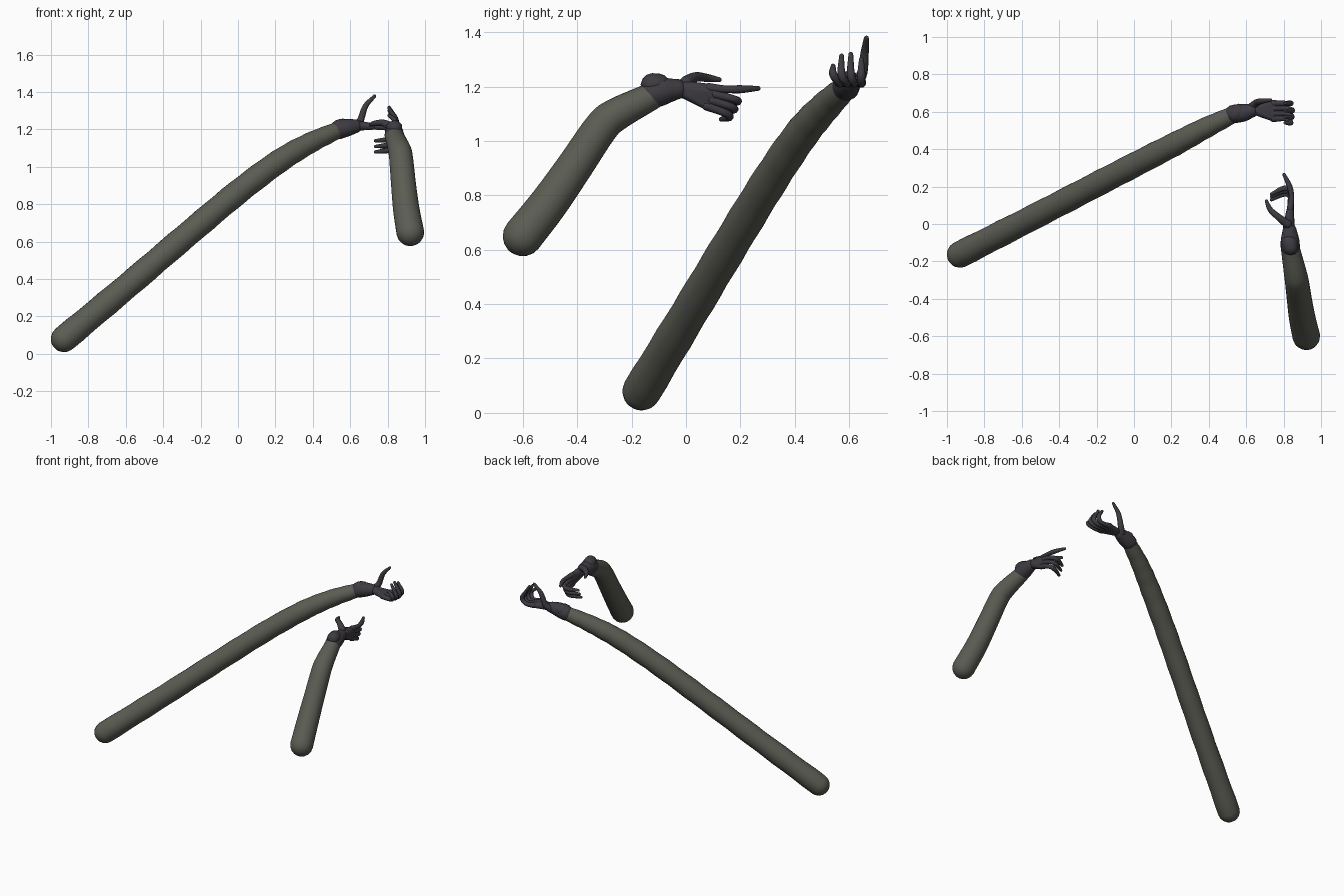
import bpy, bmesh, math
from mathutils import Vector

if "Cube" in bpy.data.objects:
    bpy.data.objects.remove(bpy.data.objects["Cube"])

def material(name, color):
    m = bpy.data.materials.new(name)
    m.diffuse_color = (*color, 1)
    m.use_nodes = True
    m.node_tree.nodes["Principled BSDF"].inputs["Base Color"].default_value = m.diffuse_color
    return m

SLEEVE = material("olive grey sleeve", (0.105, 0.110, 0.088))
GLOVE = material("dark glove", (0.048, 0.044, 0.053))

def finish(bm, name, mat):
    bmesh.ops.recalc_face_normals(bm, faces=bm.faces)
    me = bpy.data.meshes.new(name)
    bm.to_mesh(me)
    bm.free()
    me.materials.append(mat)
    for p in me.polygons:
        p.use_smooth = True
    ob = bpy.data.objects.new(name, me)
    bpy.context.collection.objects.link(ob)
    return ob

def spline(pts, steps):
    """Catmull-Rom through (x, y, z, radius) points."""
    p = [Vector(q) for q in pts]
    p = [2 * p[0] - p[1]] + p + [2 * p[-1] - p[-2]]
    out = []
    for i in range(1, len(p) - 2):
        a, b, c, d = p[i - 1:i + 3]
        for s in range(steps):
            t = s / steps
            out.append(0.5 * (2 * b + (c - a) * t + (2 * a - 5 * b + 4 * c - d) * t * t
                              + (3 * b - a - 3 * c + d) * t ** 3))
    return out + [p[-2]]

def tube(name, pts, mat, sides=14, steps=5, ripple=0.0):
    """Round tube along a spline with dome ends."""
    path = spline(pts, steps)
    c = [q.to_3d() for q in path]
    n = len(c)
    rad = [q[3] * (1 + ripple * math.sin(i * 1.9)) for i, q in enumerate(path)]
    tan = [(c[min(i + 1, n - 1)] - c[max(i - 1, 0)]).normalized() for i in range(n)]
    domes = [math.radians(a) for a in (80, 60, 40, 20)]
    rows = [(c[0] - tan[0] * rad[0] * math.sin(a), tan[0], rad[0] * math.cos(a)) for a in domes]
    rows += list(zip(c, tan, rad))
    rows += [(c[-1] + tan[-1] * rad[-1] * math.sin(a), tan[-1], rad[-1] * math.cos(a))
             for a in reversed(domes)]
    bm = bmesh.new()
    side = tan[0].orthogonal().normalized()
    last, rings = tan[0], []
    for pos, t, r in rows:
        side = last.rotation_difference(t) @ side
        last = t
        other = t.cross(side)
        rings.append([bm.verts.new(pos + r * (side * math.cos(k * math.tau / sides)
                                              + other * math.sin(k * math.tau / sides)))
                      for k in range(sides)])
    for a, b in zip(rings, rings[1:]):
        for k in range(sides):
            j = (k + 1) % sides
            bm.faces.new((a[k], a[j], b[j], b[k]))
    bm.faces.new(rings[0])
    bm.faces.new(rings[-1])
    return finish(bm, name, mat)

def hull(name, balls, mat):
    """Smooth skin stretched over a few balls."""
    bm = bmesh.new()
    for x, y, z, r in balls:
        g = bmesh.ops.create_icosphere(bm, subdivisions=2, radius=r)
        bmesh.ops.translate(bm, verts=g["verts"], vec=(x, y, z))
    res = bmesh.ops.convex_hull(bm, input=bm.verts)
    junk = {e for e in res["geom_interior"] + res["geom_unused"] if isinstance(e, bmesh.types.BMVert)}
    bmesh.ops.delete(bm, geom=list(junk), context='VERTS')
    return finish(bm, name, mat)

def hand(tag, cuff, knob, wrist, thumb, fingers):
    tube(tag + "_cuff", cuff, GLOVE, 18)
    hull(tag + "_cuff_knob", knob, GLOVE)
    hull(tag + "_palm", [wrist] + [(*f[0], 0.015) for f in fingers], GLOVE)
    tube(tag + "_thumb", thumb, GLOVE)
    for i, f in enumerate(fingers):
        taper = (0.018, 0.014, 0.015, 0.009)
        tube(f"{tag}_finger_{i + 1}", [(*p, r) for p, r in zip(f, taper)], GLOVE, 10)

# Long arm
tube("long_sleeve", [(-0.93, -0.163, 0.08, 0.071), (-0.59, 0.01, 0.365, 0.068),
                     (-0.28, 0.17, 0.63, 0.067), (0.0, 0.315, 0.865, 0.066),
                     (0.22, 0.428, 1.03, 0.063), (0.38, 0.512, 1.125, 0.056),
                     (0.52, 0.58, 1.19, 0.046)], SLEEVE, 24, 6, 0.02)
hand("long_arm",
     [(0.535, 0.588, 1.197, 0.050), (0.585, 0.595, 1.21, 0.047), (0.625, 0.605, 1.217, 0.038)],
     [(0.54, 0.585, 1.213, 0.042), (0.56, 0.60, 1.215, 0.043)],
     (0.645, 0.608, 1.22, 0.026),
     [(0.63, 0.625, 1.215, 0.024), (0.655, 0.648, 1.25, 0.019), (0.682, 0.657, 1.325, 0.015),
      (0.73, 0.663, 1.378, 0.009)],
     [[(0.745, y, 1.215), (0.81 + d, y, 1.212), (0.838 + d, y + s, 1.245), (0.808, y + s, top)]
      for y, s, d, top in ((0.645, 0.0, 0.0, 1.30), (0.618, -0.012, 0.008, 1.318),
                           (0.590, -0.018, 0.006, 1.312), (0.563, -0.022, 0.0, 1.275))])

# Short arm
tube("short_sleeve", [(0.921, -0.60, 0.65, 0.074), (0.90, -0.505, 0.77, 0.071),
                      (0.885, -0.41, 0.905, 0.067), (0.872, -0.315, 1.045, 0.064),
                      (0.862, -0.26, 1.095, 0.061), (0.835, -0.125, 1.165, 0.050)], SLEEVE, 24, 6)
hand("short_arm",
     [(0.836, -0.125, 1.17, 0.052), (0.834, -0.08, 1.183, 0.049), (0.832, -0.035, 1.19, 0.038)],
     [(0.838, -0.125, 1.207, 0.042), (0.832, -0.10, 1.205, 0.043)],
     (0.828, -0.01, 1.19, 0.032),
     [(0.82, 0.0, 1.215, 0.024), (0.775, 0.035, 1.235, 0.018), (0.73, 0.075, 1.232, 0.015),
      (0.708, 0.122, 1.225, 0.009)],
     [[(0.835, 0.085, 1.195), (0.842, 0.145, 1.19), (0.832, 0.20, 1.19), (0.802, 0.265, 1.193)]]
     + [[(0.838, y, z), (0.835, y + 0.07, z - e), (0.80, y + 0.085, z - 1.5 * e),
         (0.735, y + 0.055, z - 1.8 * e)]
        for y, z, e in ((0.105, 1.172, 0.018), (0.092, 1.15, 0.023), (0.075, 1.13, 0.028))])
